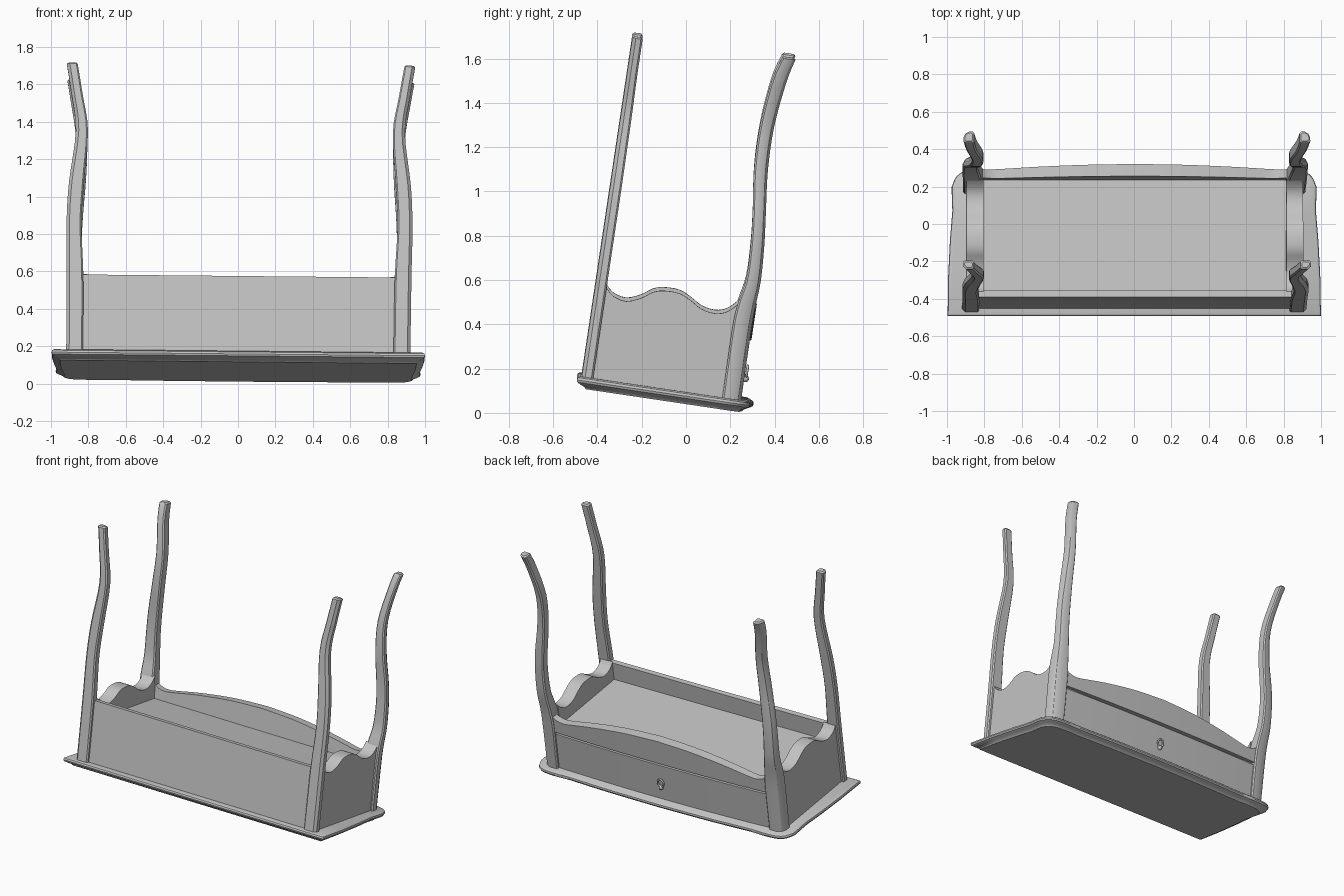
import bpy, bmesh, math
from mathutils import Matrix, Vector

if "Cube" in bpy.data.objects:
    bpy.data.objects.remove(bpy.data.objects["Cube"])

grey = bpy.data.materials.new("plain grey")
grey.use_nodes = True
grey.diffuse_color = (0.55, 0.55, 0.55, 1)
grey.node_tree.nodes["Principled BSDF"].inputs["Base Color"].default_value = (0.55, 0.55, 0.55, 1)

# The overturned table leans back and slightly to one side
LEAN = (Matrix.Translation((0, 0, 0.008)) @ Matrix.Rotation(math.radians(0.55), 4, 'Y')
        @ Matrix.Rotation(math.radians(-8.5), 4, 'X'))


def finish(name, bm, angle=35):
    bmesh.ops.recalc_face_normals(bm, faces=bm.faces)
    mesh = bpy.data.meshes.new(name)
    bm.to_mesh(mesh)
    bm.free()
    mesh.materials.append(grey)
    obj = bpy.data.objects.new(name, mesh)
    bpy.context.collection.objects.link(obj)
    obj.matrix_world = LEAN
    bpy.ops.object.select_all(action='DESELECT')
    obj.select_set(True)
    bpy.context.view_layer.objects.active = obj
    bpy.ops.object.shade_smooth_by_angle(angle=math.radians(angle))
    return obj


def loft(name, sections, angle=35):
    """Skin a list of equal-length closed sections and cap both ends."""
    bm = bmesh.new()
    rings = [[bm.verts.new(p) for p in s] for s in sections]
    n = len(rings[0])
    for a, b in zip(rings, rings[1:]):
        for i in range(n):
            j = (i + 1) % n
            bm.faces.new((a[i], a[j], b[j], b[i]))
    bm.faces.new(rings[0])
    bm.faces.new(rings[-1])
    return finish(name, bm, angle)


def box(name, lo, hi):
    (x0, y0, z0), (x1, y1, z1) = lo, hi
    return loft(name, [[(x0, y0, z), (x1, y0, z), (x1, y1, z), (x0, y1, z)] for z in (z0, z1)])


def spline(points, steps=4):
    """Catmull-Rom curve through points of any dimension."""
    pts = [Vector(p) for p in points]
    pts = [pts[0]] + pts + [pts[-1]]
    out = []
    for a, b, c, d in zip(pts, pts[1:], pts[2:], pts[3:]):
        for k in range(steps):
            t = k / steps
            out.append(0.5 * (2 * b + (c - a) * t + (2 * a - 5 * b + 4 * c - d) * t * t
                              + (3 * b - a - 3 * c + d) * t ** 3))
    return out + [pts[-1]]


# Table top: bowed back edge, rounded back corners, moulded rim
half = [Vector(p) for p in [(0.998, -0.51), (0.995, -0.3), (0.985, -0.1), (0.972, 0.06),
                            (0.975, 0.15)]]
half += spline([(0.975, 0.19), (0.95, 0.245), (0.9, 0.275), (0.8, 0.283), (0.7, 0.28),
                (0.4, 0.292), (0, 0.298)], 3)
outline = half + [Vector((-p.x, p.y)) for p in reversed(half[:-1])]
rim = [(0.04, 0.045), (0.048, 0.04), (0.056, 0.022), (0.066, 0.004), (0.076, 0),
       (0.087, 0.003), (0.094, 0.014)]
mid = -0.107
loft("table_top", [[(p.x * (1 - d), mid + (p.y - mid) * (1 - d / 0.4), z) for p in outline]
                   for z, d in rim])

# Legs: height, inner x, outer x, front y, back y
front_leg = [(0.09, .83, .92, -.49, -.438), (0.5, .833, .922, -.49, -.438),
             (0.78, .845, .925, -.49, -.438), (1.0, .834, .914, -.49, -.438),
             (1.28, .815, .88, -.49, -.44), (1.48, .846, .905, -.49, -.443),
             (1.64, .873, .931, -.49, -.443)]
back_leg = [(0.09, .81, .915, .152, .238), (0.4, .81, .918, .15, .236),
            (0.52, .82, .92, .158, .239), (0.64, .835, .922, .179, .246),
            (0.8, .842, .922, .176, .238), (0.94, .836, .914, .164, .224),
            (1.137, .822, .89, .141, .204), (1.34, .82, .88, .139, .203),
            (1.545, .855, .91, .161, .228), (1.65, .87, .927, .192, .253)]


def leg_section(z, x0, x1, y0, y1, side, back):
    c = 0.008
    if back:  # broad chamfer on the outer back corner
        d = 0.5 * (y1 - y0)
        pts = [(x0 + c, y0), (x1 - c, y0), (x1, y0 + c), (x1, y1 - d), (x1 - d * 0.35, y1 - d * 0.35),
               (x1 - d, y1), (x0 + c, y1), (x0, y1 - c), (x0, y0 + c)]
    else:
        pts = [(x0 + c, y0), (x1 - 2 * c, y0), (x1, y0 + 2 * c), (x1, y1 - c), (x1 - c, y1),
               (x0 + c, y1), (x0, y1 - c), (x0, y0 + c)]
    return [(side * x, y, z) for x, y in pts]


def leg(name, stations, side, back):
    rows = [tuple(r) for r in spline(stations)]
    z, x0, x1, y0, y1 = rows[-1]
    e = 0.008
    rows.append((z + e, x0 + e, x1 - e, y0 + e, y1 - e))  # softened foot
    loft(name, [leg_section(*r, side, back) for r in rows], 30)


# Scalloped side panels: y, top height
scallop = spline([(-.44, .51), (-.405, .475), (-.342, .459), (-.275, .485), (-.229, .517),
                  (-.181, .531), (-.11, .53), (-.056, .507), (0, .475), (.062, .464),
                  (.111, .477), (.147, .507), (.165, .53)], 3)

for side, label in ((1, "left"), (-1, "right")):
    leg("front_leg_" + label, front_leg, side, False)
    leg("back_leg_" + label, back_leg, side, True)
    loft("side_panel_" + label, [[(side * .81, y, .09), (side * .9, y, .09),
                                  (side * .9, y, z), (side * .81, y, z)] for y, z in scallop])

# Carcass, whose upper face is the recessed floor between the aprons
box("carcass", (-.83, -.45, .09), (.83, .2, .38))
box("front_panel", (-.84, -.47, .09), (.84, -.436, .503))

# Bowed drawer front and crested back apron
crest = spline([(.84, .49), (.8, .46), (.745, .446), (.68, .453), (.5, .485), (.25, .516), (0, .528)], 3)
crest += [Vector((-p.x, p.y)) for p in reversed(crest[:-1])]


def bow(x):
    return 0.222 + 0.02 * (1 - (x / 0.84) ** 2)


def back_strip(name, inner, low, top, proud):
    loft(name, [[(x, inner, low), (x, bow(x) + proud, low), (x, bow(x) + proud, top or z),
                 (x, inner, top or z)] for x, z in crest])


back_strip("drawer_front", .18, .095, .345, -0.004)
back_strip("back_apron", .18, .362, None, 0.003)

# Drawer pull: small knob with a hanging ring
bm = bmesh.new()
bmesh.ops.create_uvsphere(bm, u_segments=12, v_segments=8, radius=0.016,
                          matrix=Matrix.Translation((0, .244, .185)))
finish("pull_knob", bm, 60)
ring = []
for i in range(17):
    a = math.tau * i / 16
    ring.append([(math.cos(a) * (0.022 + 0.006 * math.cos(b)), .246 + 0.006 * math.sin(b),
                  .218 + math.sin(a) * (0.026 + 0.006 * math.cos(b)))
                 for b in (math.tau * k / 8 for k in range(8))])
loft("pull_ring", ring, 60)
